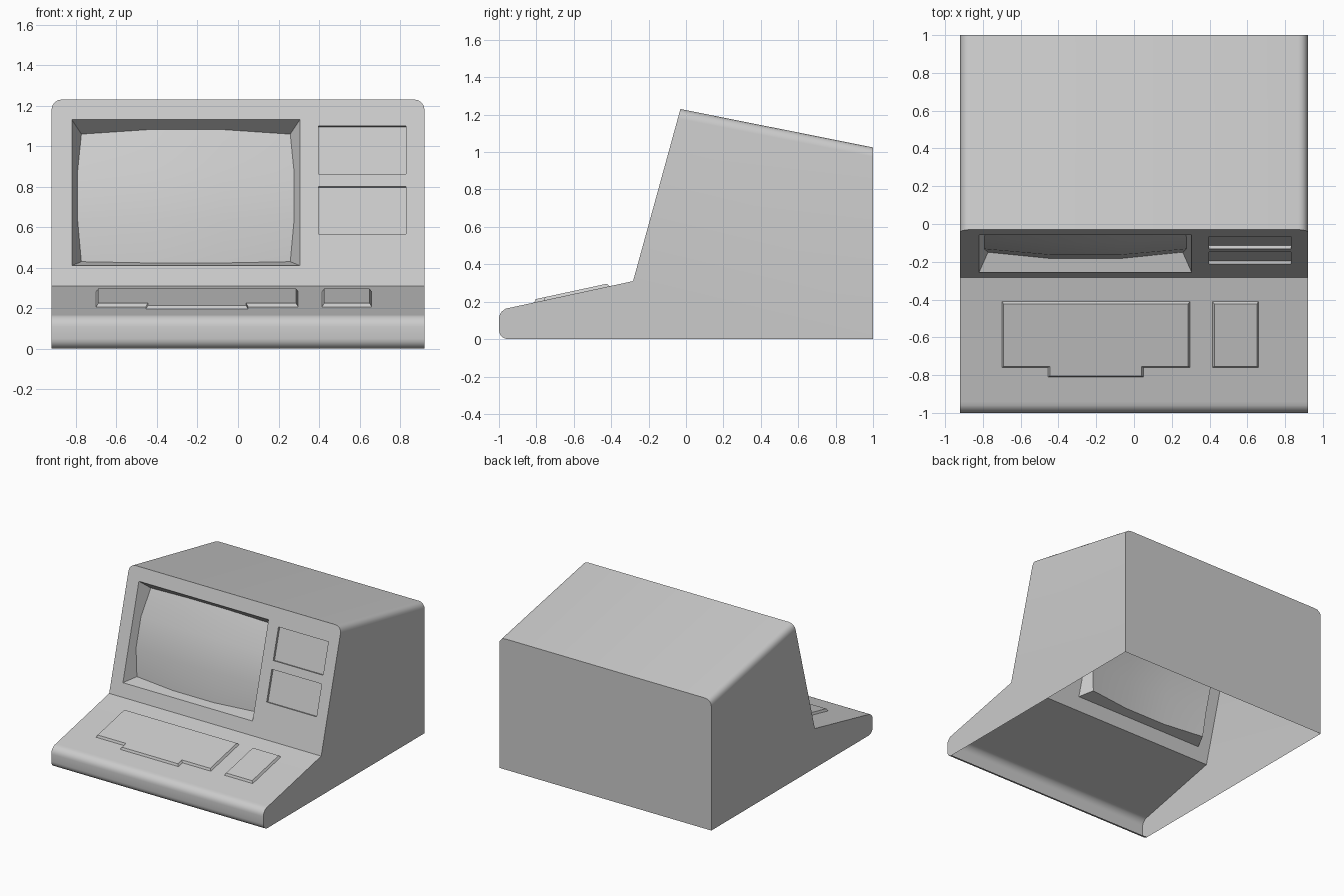
import bpy, bmesh, math
from mathutils import Vector

if "Cube" in bpy.data.objects:
    bpy.data.objects.remove(bpy.data.objects["Cube"])

W, R = 0.92, 0.05                      # half width, top corner radius
KNEE, BROW = (-0.283, 0.31), (-0.03, 1.23)
BACK_TOP = 1.025
SLOPE0 = (-0.94, 0.168)                # start of the keyboard slope
TILT = Vector((0, BROW[0] - KNEE[0], BROW[1] - KNEE[1])).normalized()
INWARD = Vector((0, TILT.z, -TILT.y))


def on_face(x, z, up=0.0, depth=0.0):
    """Point on the tilted front panel, moved up along it and inward."""
    y = KNEE[0] + (z - KNEE[1]) * TILT.y / TILT.z
    return Vector((x, y, z)) + TILT * up + INWARD * depth


def finish(bm, name, smooth=True):
    me = bpy.data.meshes.new(name)
    bm.to_mesh(me)
    bm.free()
    ob = bpy.data.objects.new(name, me)
    bpy.context.collection.objects.link(ob)
    if smooth:
        bpy.ops.object.select_all(action='DESELECT')
        ob.select_set(True)
        bpy.context.view_layer.objects.active = ob
        bpy.ops.object.shade_smooth_by_angle(angle=math.radians(30))
    return ob


def add_face(bm, pts):
    return bm.faces.new([bm.verts.new(p) for p in pts])


def strip(bm, a, b):
    for i in range(len(a) - 1):
        add_face(bm, (a[i], a[i + 1], b[i + 1], b[i]))


def arc(cx, cy, rx, ry, a0, a1, n):
    return [(cx + rx * math.cos(math.radians(a0 + (a1 - a0) * i / n)),
             cy + ry * math.sin(math.radians(a0 + (a1 - a0) * i / n))) for i in range(n + 1)]


# Openings in the front panel: x0, x1, z0, z1
SCREEN = (-0.82, 0.305, 0.41, 1.13)
SLOTS = [(0.397, 0.83, 0.862, 1.10), (0.397, 0.83, 0.567, 0.80)]


def rect(x0, x1, z0, z1, depth=0.0):
    return [on_face(x, z, 0, depth) for x, z in ((x0, z0), (x1, z0), (x1, z1), (x0, z1))]


# Curved screen grid; its edge lies on the tapered recess walls
N, TAPER = 3, 0.485
x0, x1, z0, z1 = SCREEN
half_w, half_h = (x1 - x0) / 2, (z1 - z0) / 2 / TILT.z


def screen_point(i, j):
    s, t = 2 * i / N - 1, 2 * j / N - 1
    d = 0.017 + 0.035 * s * s + 0.045 * t * t
    return on_face((x0 + x1) / 2 + s * (half_w - TAPER * d), (z0 + z1) / 2,
                   t * (half_h - TAPER * d), d)


# Housing: open-bottomed shell
bm = bmesh.new()
nose = (arc(-0.95, 0.05, 0.05, 0.05, 270, 180, 5)
        + arc(-0.935, 0.108, 0.065, 0.061, 180, 100, 6)[:-1] + [SLOPE0, KNEE])
strip(bm, [(-W, y, z) for y, z in nose], [(W, y, z) for y, z in nose])

corner = arc(W - R, -R, R, R, 0, 90, 4)
top = corner + [(-x, d) for x, d in reversed(corner)]
front_top = [on_face(x, BROW[1] + d) for x, d in top]
back_top = [Vector((x, 1, BACK_TOP + d)) for x, d in top]
strip(bm, front_top, back_top)
add_face(bm, [(W, 1, 0)] + back_top + [(-W, 1, 0)])
for sx, k in ((1, 0), (-1, -1)):
    add_face(bm, [(sx * W, y, z) for y, z in nose] + [front_top[k], back_top[k], (sx * W, 1, 0)])

# Front panel with holes
edges = []
for loop in ([on_face(-W, KNEE[1]), on_face(W, KNEE[1])] + front_top,
             rect(*SCREEN), *[rect(*s) for s in SLOTS]):
    vs = [bm.verts.new(p) for p in loop]
    edges += [bm.edges.new((vs[i - 1], vs[i])) for i in range(len(vs))]
bmesh.ops.triangle_fill(bm, use_beauty=True, use_dissolve=False, edges=edges)

# Drive slots
for s in SLOTS:
    a, b = rect(*s), rect(*s, depth=0.018)
    strip(bm, a + a[:1], b + b[:1])
    add_face(bm, b)

# Screen recess walls
rim = rect(*SCREEN)
sides = [[screen_point(i, 0) for i in range(N + 1)],
         [screen_point(N, j) for j in range(N + 1)],
         [screen_point(N - i, N) for i in range(N + 1)],
         [screen_point(0, N - j) for j in range(N + 1)]]
for k, inner in enumerate(sides):
    add_face(bm, [rim[k], rim[(k + 1) % 4]] + inner[::-1])

bmesh.ops.remove_doubles(bm, verts=bm.verts[:], dist=1e-4)
bmesh.ops.recalc_face_normals(bm, faces=bm.faces[:])
back = max(bm.faces, key=lambda f: f.calc_center_median().y)
if back.normal.y < 0:
    bmesh.ops.reverse_faces(bm, faces=bm.faces[:])
finish(bm, "housing")

# Screen
bm = bmesh.new()
for j in range(N):
    strip(bm, [screen_point(i, j) for i in range(N + 1)],
          [screen_point(i, j + 1) for i in range(N + 1)])
bmesh.ops.remove_doubles(bm, verts=bm.verts[:], dist=1e-4)
bm.normal_update()
if sum(f.normal.y for f in bm.faces) > 0:
    bmesh.ops.reverse_faces(bm, faces=bm.faces[:])
finish(bm, "screen")

# Raised key areas on the slope
GRADE = (KNEE[1] - SLOPE0[1]) / (KNEE[0] - SLOPE0[0])


def key_area(name, outline):
    bm = bmesh.new()
    f = add_face(bm, [(x, y, SLOPE0[1] + GRADE * (y - SLOPE0[0])) for x, y in outline])
    bm.normal_update()
    if f.normal.z < 0:
        f.normal_flip()
    bmesh.ops.inset_region(bm, faces=[f], thickness=0.01, depth=0.016,
                           use_boundary=True, use_even_offset=True)
    finish(bm, name, smooth=False)


key_area("main_keys", [(-0.70, -0.41), (-0.70, -0.76), (-0.455, -0.76), (-0.455, -0.81),
                       (0.05, -0.81), (0.05, -0.76), (0.297, -0.76), (0.297, -0.41)])
key_area("number_keys", [(0.415, -0.41), (0.415, -0.76), (0.66, -0.76), (0.66, -0.41)])
